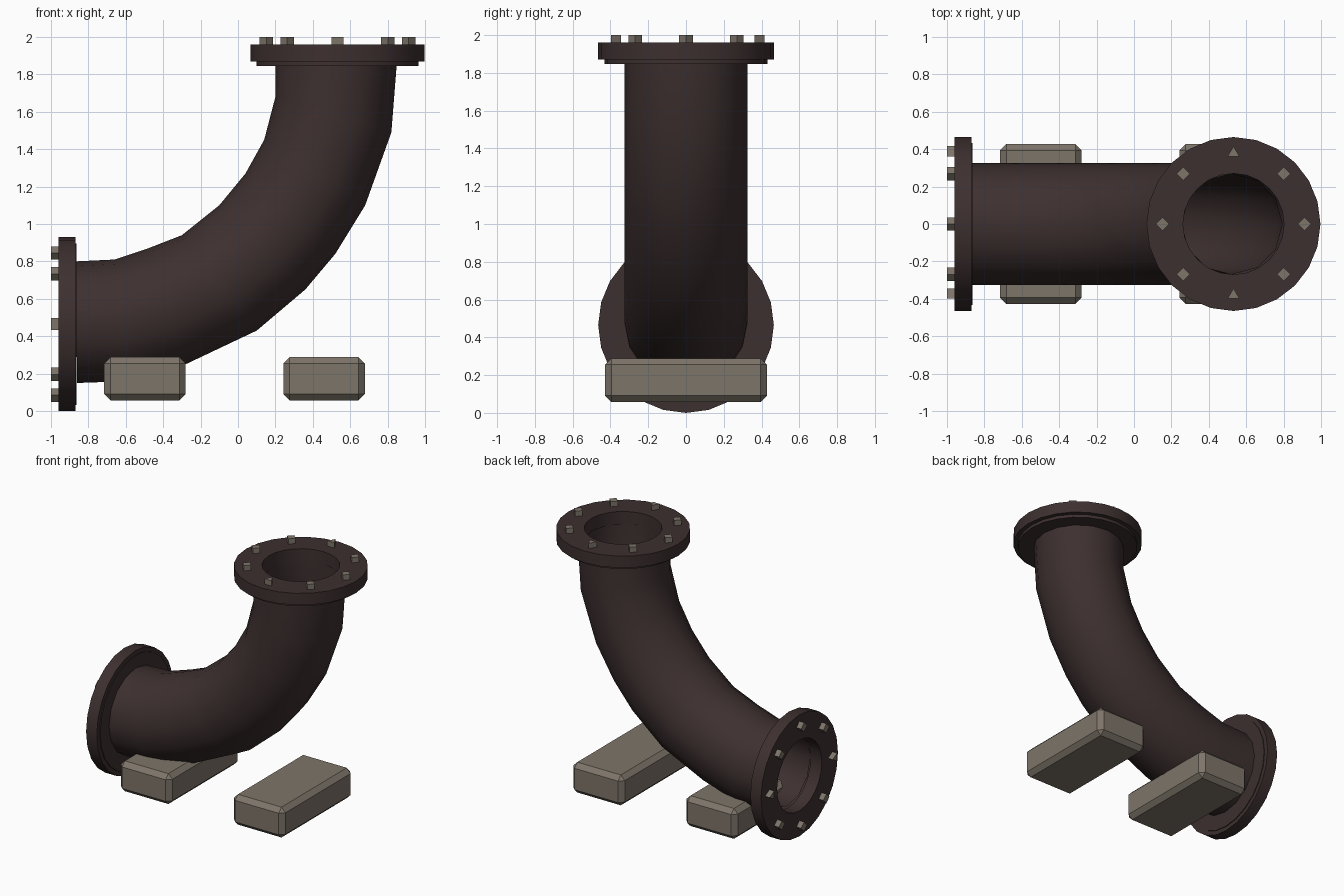
import bpy, bmesh
from math import cos, sin, pi, radians
from mathutils import Matrix, Vector

cube = bpy.data.objects.get("Cube")
if cube:
    bpy.data.objects.remove(cube, do_unlink=True)


def material(name, rgb):
    m = bpy.data.materials.new(name)
    m.use_nodes = True
    m.diffuse_color = (*rgb, 1)
    m.node_tree.nodes["Principled BSDF"].inputs["Base Color"].default_value = (*rgb, 1)
    return m


IRON = material("dark brown iron", (0.047, 0.029, 0.029))
STONE = material("warm grey", (0.208, 0.178, 0.142))


def finish(bm, name, mat, matrix=Matrix(), smooth=None):
    bm.transform(matrix)
    mesh = bpy.data.meshes.new(name)
    bm.to_mesh(mesh)
    bm.free()
    mesh.materials.append(mat)
    ob = bpy.data.objects.new(name, mesh)
    bpy.context.collection.objects.link(ob)
    if smooth:
        bpy.ops.object.select_all(action='DESELECT')
        ob.select_set(True)
        bpy.context.view_layer.objects.active = ob
        bpy.ops.object.shade_smooth_by_angle(angle=radians(smooth))
    return ob


def bridge(bm, a, b):
    n = len(a)
    for i in range(n):
        j = (i + 1) % n
        bm.faces.new((a[i], a[j], b[j], b[i]))


# Bent pipe: each section runs from the inside to the outside of the bend (x, z)
SECTIONS = [
    ((-0.87, 0.80), (-0.86, 0.15)),
    ((-0.66, 0.81), (-0.58, 0.16)),
    ((-0.48, 0.87), (-0.28, 0.25)),
    ((-0.30, 0.94), (0.10, 0.43)),
    ((-0.10, 1.10), (0.36, 0.65)),
    ((0.04, 1.27), (0.52, 0.84)),
    ((0.14, 1.45), (0.68, 1.10)),
    ((0.20, 1.68), (0.82, 1.49)),
    ((0.20, 1.88), (0.85, 1.87)),
]


def bent_tube(name, scale, sides):
    bm = bmesh.new()
    rings = []
    for p, q in SECTIONS:
        p, q = Vector((p[0], 0, p[1])), Vector((q[0], 0, q[1]))
        mid, u, v = (p + q) / 2, (p - q) / 2 * scale, Vector((0, 0.325 * scale, 0))
        rings.append([bm.verts.new(mid + u * cos(t) + v * sin(t))
                      for t in (2 * pi * i / sides for i in range(sides))])
    for a, b in zip(rings, rings[1:]):
        bridge(bm, a, b)
    bmesh.ops.recalc_face_normals(bm, faces=bm.faces)
    # Make the outer shell face out and the bore face in
    f = bm.faces[:][0]
    mid = sum((w.co for w in rings[0]), Vector()) / sides
    outward = f.normal.dot(f.calc_center_median() - mid) > 0
    if outward != (scale == 1):
        bmesh.ops.reverse_faces(bm, faces=bm.faces)
    finish(bm, name, IRON, smooth=50)


bent_tube("pipe_outside", 1, 16)
bent_tube("pipe_bore", 0.83, 12)


# Flange ring with a raised back lip; local z points out of the pipe
def flange(name, place, lip):
    profile = [(0.27, 0), (0.465, 0), (0.465, -0.09), (0.432, -0.09),
               (0.432, -0.09 - lip), (0.27, -0.09 - lip)]
    sides = 24
    bm = bmesh.new()
    rings = [[bm.verts.new((r * cos(2 * pi * i / sides), r * sin(2 * pi * i / sides), z))
              for i in range(sides)] for r, z in profile]
    for a, b in zip(rings, rings[1:] + rings[:1]):
        bridge(bm, a, b)
    bmesh.ops.recalc_face_normals(bm, faces=bm.faces)
    finish(bm, name + "_flange", IRON, place, 35)

    # Ring of eight bolts, three-sided at the front and back
    for i in range(8):
        a = i * pi / 4
        bm = bmesh.new()
        bmesh.ops.create_cone(bm, cap_ends=True, segments=3 if i in (2, 6) else 4,
                              radius1=0.036, radius2=0.036, depth=0.05)
        spot = Matrix.Translation((0.38 * cos(a), 0.38 * sin(a), 0.015))
        finish(bm, f"{name}_bolt_{i + 1}", STONE, place @ spot)


flange("top", Matrix.Translation((0.532, 0, 1.96)), 0.024)
flange("side", Matrix.Translation((-0.96, 0, 0.465)) @ Matrix.Rotation(-pi / 2, 4, 'Y'), 0.006)

# Two chamfered support blocks
for name, x in (("side_block", -0.4975), ("middle_block", 0.46)):
    bm = bmesh.new()
    bmesh.ops.create_cube(bm, size=1, matrix=Matrix.Diagonal((0.436, 0.856, 0.232, 1)))
    bmesh.ops.bevel(bm, geom=bm.edges[:], offset=0.034, segments=1,
                    affect='EDGES', profile=0.5)
    finish(bm, name, STONE, Matrix.Translation((x, 0, 0.173)))
